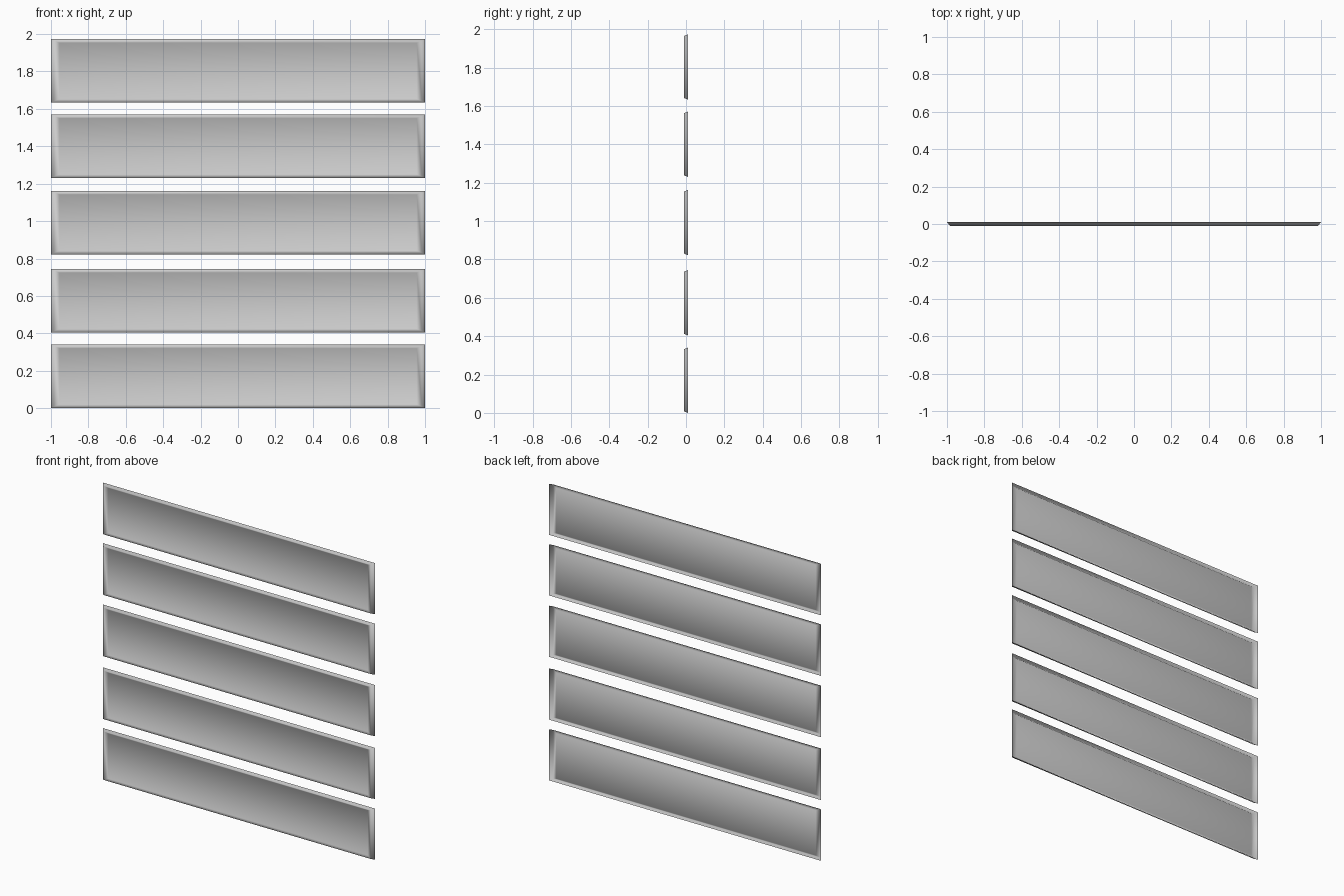
import bpy, bmesh

if "Cube" in bpy.data.objects:
    bpy.data.objects.remove(bpy.data.objects["Cube"])

WIDTH, HEIGHT = 2.0, 0.34
# nested rectangles of the pressed panel: (inset in x, inset in z, y)
RINGS = [(0.0, 0.0, 0.01), (0.016, 0.008, -0.01), (0.045, 0.02, 0.0)]


def slat(name, z0):
    bm = bmesh.new()
    loops = []
    for dx, dz, y in RINGS:
        x, lo, hi = WIDTH / 2 - dx, z0 + dz, z0 + HEIGHT - dz
        loops.append([bm.verts.new((px, y, pz))
                      for px, pz in ((-x, lo), (x, lo), (x, hi), (-x, hi))])
    # outer wall and inner lip
    for a, b in zip(loops, loops[1:]):
        for i in range(4):
            j = (i + 1) % 4
            bm.faces.new((a[i], a[j], b[j], b[i]))
    # recessed panel
    bm.faces.new(loops[-1])
    for f in bm.faces:
        f.smooth = True
    mesh = bpy.data.meshes.new(name)
    bm.to_mesh(mesh)
    bm.free()
    obj = bpy.data.objects.new(name, mesh)
    bpy.context.collection.objects.link(obj)


# five stacked slats, open at the back
for n, z in enumerate((0.0, 0.404, 0.822, 1.23, 1.633)):
    slat(f"slat_{n + 1}", z)
